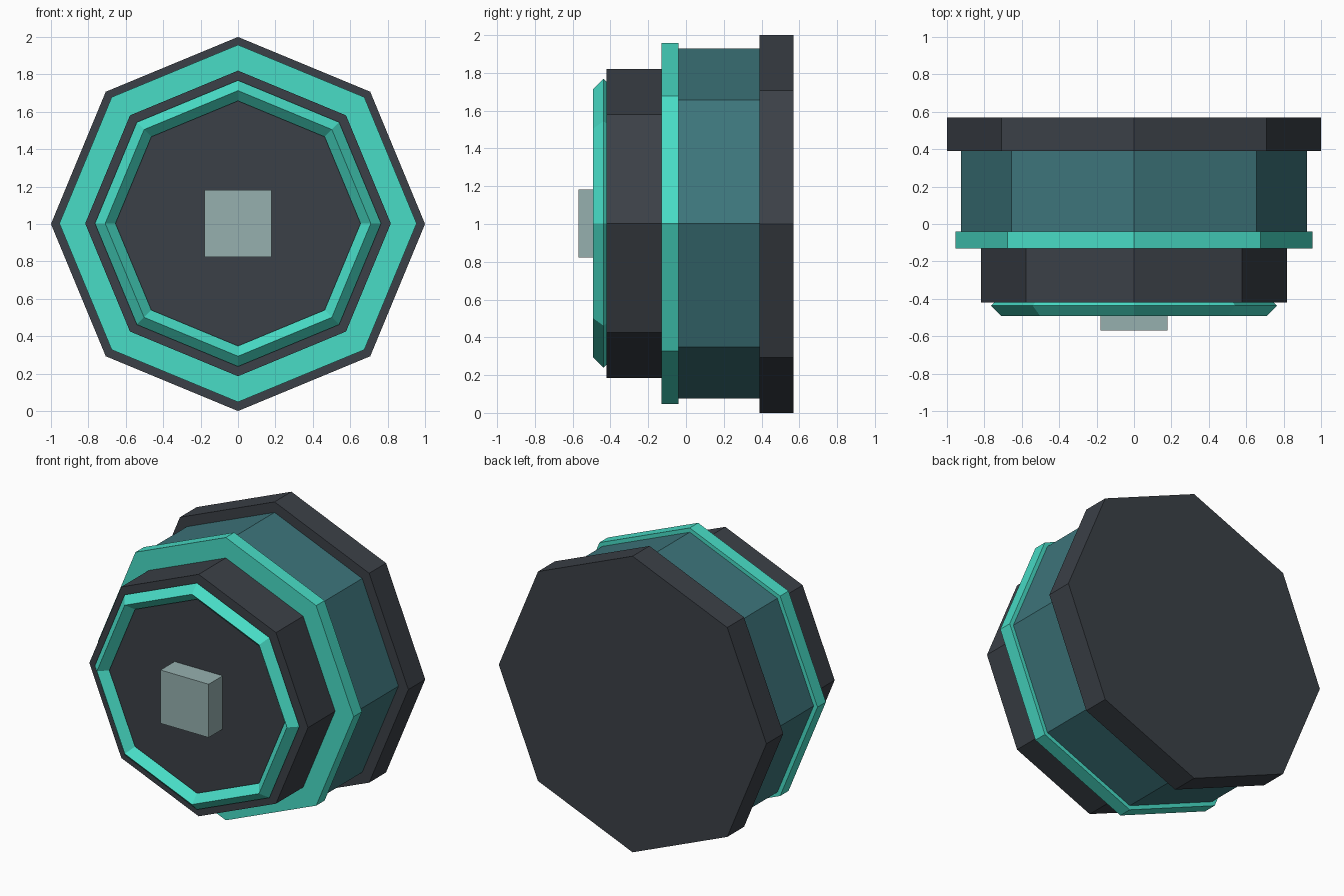
import bpy, bmesh, math
from mathutils import Matrix

if "Cube" in bpy.data.objects:
    bpy.data.objects.remove(bpy.data.objects["Cube"])

SIDES = 8
CZ = 1.003   # height of the shared axis of the front parts


def srgb(r, g, b):
    f = lambda c: c / 12.92 if c <= 0.04045 else ((c + 0.055) / 1.055) ** 2.4
    return (f(r / 255), f(g / 255), f(b / 255), 1)


def material(name, *rgb):
    m = bpy.data.materials.new(name)
    m.diffuse_color = srgb(*rgb)
    m.use_nodes = True
    m.node_tree.nodes["Principled BSDF"].inputs["Base Color"].default_value = m.diffuse_color
    return m


charcoal = material("charcoal", 59, 64, 71)
dark_teal = material("dark teal", 61, 117, 123)
bright_teal = material("bright teal", 72, 220, 198)
grey_green = material("grey green", 150, 176, 175)


def finish(name, bm, mat):
    bmesh.ops.recalc_face_normals(bm, faces=bm.faces)
    mesh = bpy.data.meshes.new(name)
    bm.to_mesh(mesh)
    bm.free()
    mesh.materials.append(mat)
    obj = bpy.data.objects.new(name, mesh)
    bpy.context.collection.objects.link(obj)


def drum(name, radius, y0, y1, mat, z=CZ):
    """Octagonal prism lying along y, with corners at top and sides."""
    bm = bmesh.new()
    place = Matrix.Translation((0, (y0 + y1) / 2, z)) @ Matrix.Rotation(math.pi / 2, 4, 'X')
    bmesh.ops.create_cone(bm, cap_ends=True, segments=SIDES, radius1=radius,
                          radius2=radius, depth=y1 - y0, matrix=place)
    finish(name, bm, mat)


def diamond_ring(name, major, minor, y, mat):
    """Octagonal ring with a diamond cross-section."""
    bm = bmesh.new()
    loops = []
    for i in range(SIDES):
        a = 2 * math.pi * i / SIDES
        loop = []
        for j in range(4):
            b = math.pi / 2 * j
            r = major + minor * math.cos(b)
            loop.append(bm.verts.new((r * math.cos(a), y + minor * math.sin(b),
                                      CZ + r * math.sin(a))))
        loops.append(loop)
    for i in range(SIDES):
        p, q = loops[i], loops[(i + 1) % SIDES]
        for j in range(4):
            k = (j + 1) % 4
            bm.faces.new((p[j], p[k], q[k], q[j]))
    finish(name, bm, mat)


# stepped octagonal housing, back to front
drum("back_plate", 1.0, 0.39, 0.57, charcoal, 1.0)
drum("main_body", 0.926, -0.06, 0.40, dark_teal)
drum("middle_flange", 0.955, -0.13, -0.04, bright_teal)
drum("front_drum", 0.817, -0.42, -0.10, charcoal)

# raised rim on the front face
diamond_ring("front_rim", 0.71, 0.055, -0.437, bright_teal)

# square button in the centre of the front face
bm = bmesh.new()
bmesh.ops.create_cube(bm, size=1, matrix=Matrix.Translation((0, -0.485, CZ))
                      @ Matrix.Diagonal((0.36, 0.17, 0.36, 1)))
finish("front_button", bm, grey_green)
